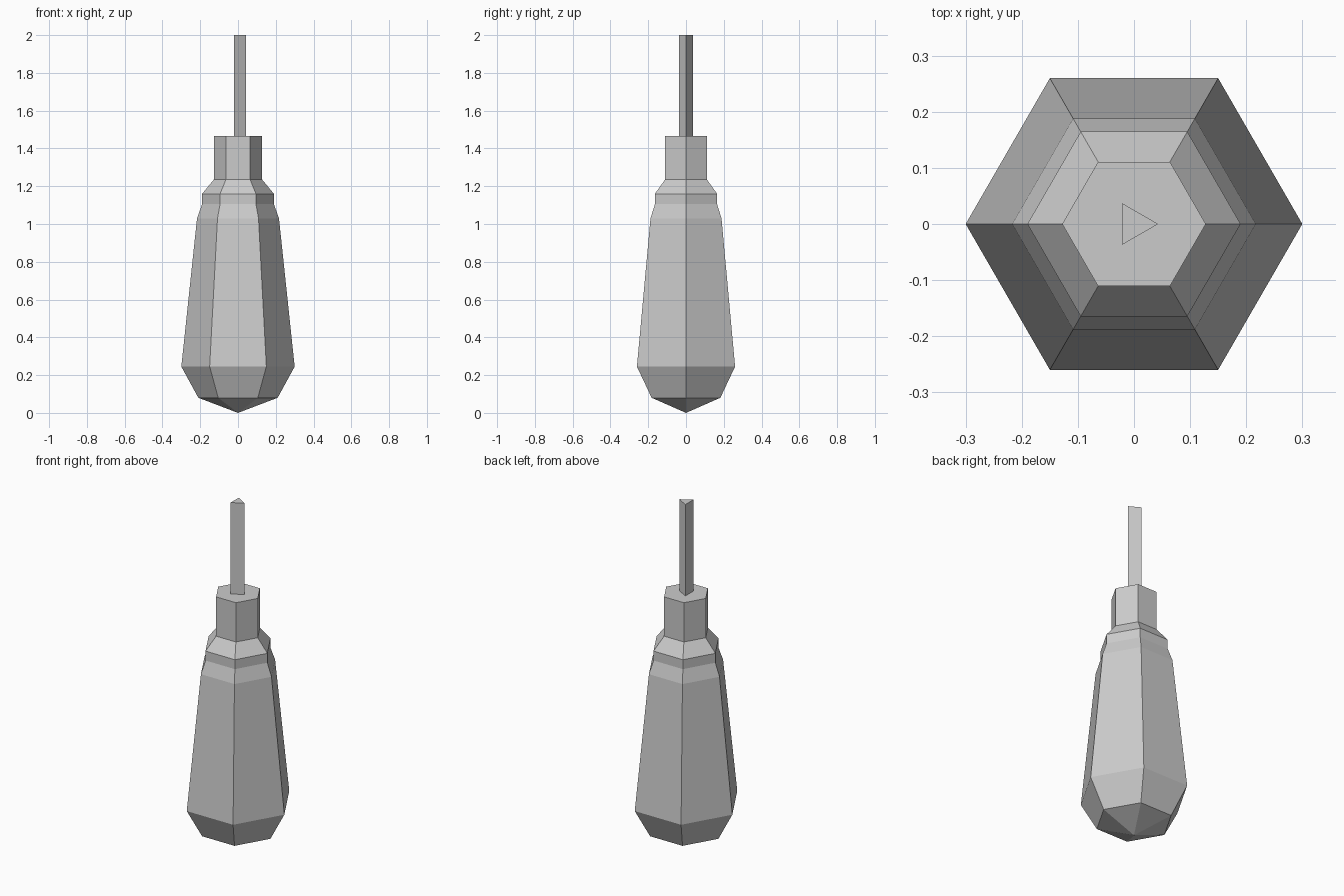
import bpy, bmesh
from math import cos, sin, tau

if "Cube" in bpy.data.objects:
    bpy.data.objects.remove(bpy.data.objects["Cube"])


def lathe(name, profile, sides):
    """Flat-faced solid from (radius, z) rings; radius 0 makes a point."""
    bm = bmesh.new()
    rings = []
    for r, z in profile:
        n = sides if r > 0 else 1
        rings.append([bm.verts.new((r * cos(tau * i / sides), r * sin(tau * i / sides), z))
                      for i in range(n)])
    for a, b in zip(rings, rings[1:]):
        for i in range(sides):
            j = (i + 1) % sides
            if len(a) == 1:
                bm.faces.new((a[0], b[j], b[i]))
            else:
                bm.faces.new((a[i], a[j], b[j], b[i]))
    # close the flat ends
    for ring in (rings[0], rings[-1]):
        if len(ring) > 2:
            bm.faces.new(ring)
    bmesh.ops.recalc_face_normals(bm, faces=bm.faces)
    mesh = bpy.data.meshes.new(name)
    bm.to_mesh(mesh)
    bm.free()
    obj = bpy.data.objects.new(name, mesh)
    bpy.context.collection.objects.link(obj)
    return obj


# Six-sided handle with pointed butt, tapered grip and collar
lathe("handle", [(0, 0), (0.21, 0.08), (0.30, 0.245), (0.217, 1.03), (0.19, 1.105),
                 (0.19, 1.16), (0.128, 1.235), (0.128, 1.465)], 6)

# Three-sided metal shaft
lathe("shaft", [(0.043, 1.465), (0.043, 2.0)], 3)
